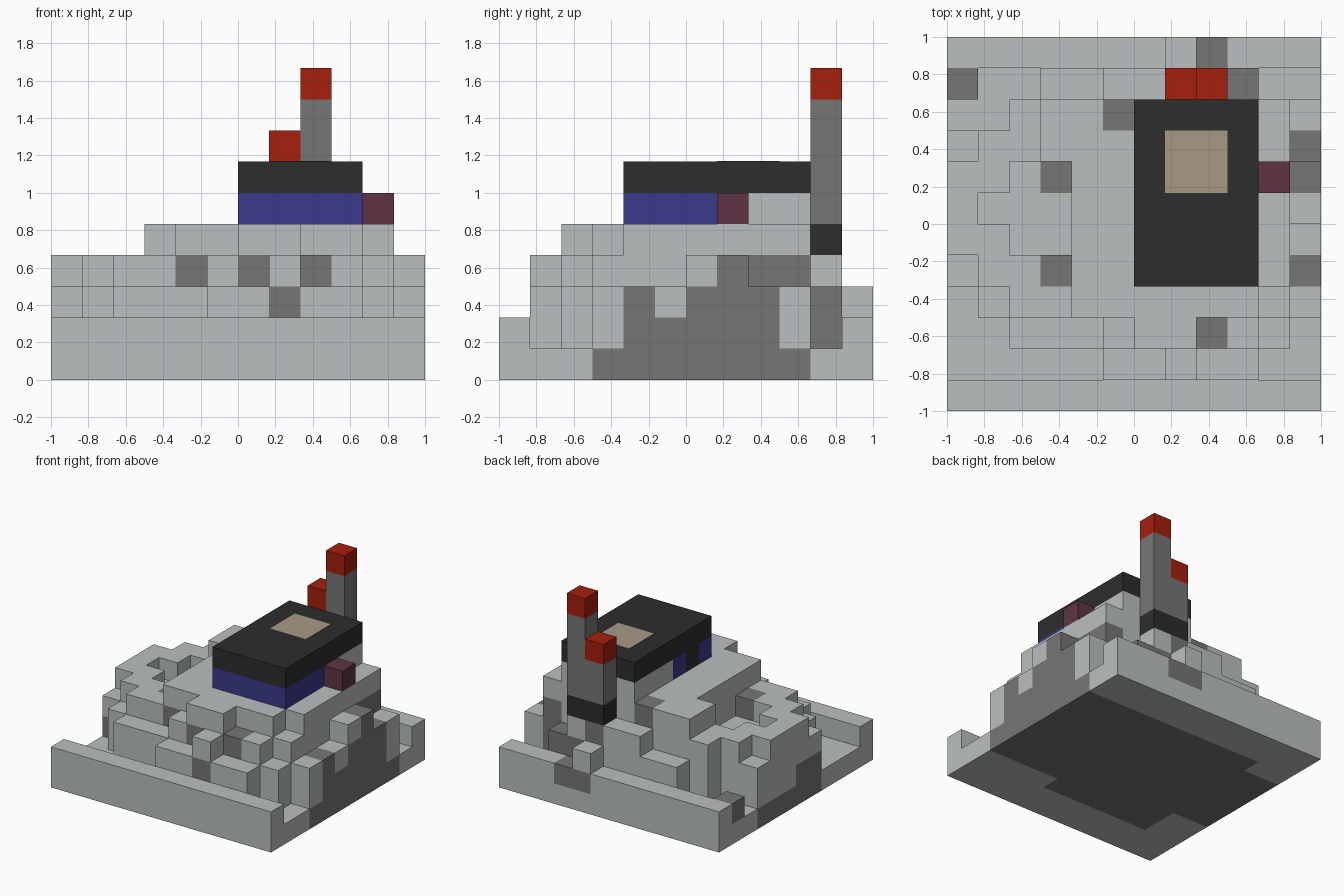
import bpy, bmesh
from math import radians
from mathutils import Vector

cube = bpy.data.objects.get("Cube")
if cube:
    bpy.data.objects.remove(cube, do_unlink=True)

CELLS = 12
UNIT = 2 / CELLS


def material(name, red, green, blue):
    mat = bpy.data.materials.new(name)
    mat.use_nodes = True
    colour = (red, green, blue, 1)
    mat.diffuse_color = colour
    mat.node_tree.nodes["Principled BSDF"].inputs["Base Color"].default_value = colour
    return mat


pale_stone = material("pale stone", .49, .52, .52)
dark_stone = material("dark stone", .18, .18, .18)
charcoal = material("charcoal", .026, .026, .026)
flame_red = material("flame red", .38, .014, .004)
wall_blue = material("wall blue", .042, .042, .26)
door_plum = material("door plum", .115, .034, .061)
sand = material("sand", .39, .32, .24)


def finish(bm, name, *mats):
    mesh = bpy.data.meshes.new(name)
    bm.to_mesh(mesh)
    bm.free()
    for mat in mats:
        mesh.materials.append(mat)
    obj = bpy.data.objects.new(name, mesh)
    bpy.context.collection.objects.link(obj)
    return obj


def world(column, row, layer):
    return Vector((column * UNIT - 1, row * UNIT - 1, layer * UNIT))


def block(name, low, high, mat):
    """Box between two grid corners."""
    a, b = world(*low), world(*high)
    bm = bmesh.new()
    bmesh.ops.create_cube(bm, size=1)
    for v in bm.verts:
        v.co = (a + b) / 2 + v.co * (b - a)
    return finish(bm, name, mat)


# Terrain heights, laid out as rectangles of columns and rows
height = {}
dark = set()


def fill(columns, rows, level):
    for i in range(columns[0], columns[-1] + 1):
        for j in range(rows[0], rows[-1] + 1):
            height[i, j] = level


def shade(columns, rows, layers, is_dark=True):
    for i in range(columns[0], columns[-1] + 1):
        for j in range(rows[0], rows[-1] + 1):
            for k in range(layers[0], layers[-1] + 1):
                (dark.add if is_dark else dark.discard)((i, j, k))


LAST = CELLS - 1
ALL = (0, LAST)
fill(ALL, ALL, 1)

# Outer walls at the front and back
fill(ALL, [0], 2)
fill(ALL, [LAST], 2)
fill([7], [LAST], 3)

# Central plateau
fill((4, 9), (3, 9), 5)
fill((6, 7), [2], 5)
fill([10], (4, 9), 5)
fill([3], (8, 9), 5)

# Stepped front slope
fill((5, 9), [1], 3)
fill([7], [1], 4)
fill((2, 4), [2], 3)
fill([5], [2], 4)
fill((8, 9), [2], 4)
fill((2, 3), [3], 4)
fill([1], [3], 3)
fill([10], [2], 3)
fill([10], [3], 4)

# Western ridge around a shallow hollow
fill((0, 3), (4, 8), 3)
fill((1, 3), [4], 4)
fill((0, 1), (5, 7), 4)
fill([1], [6], 3)
fill((1, 2), [8], 4)
fill([2], [9], 4)
fill([3], (8, 9), 5)

# Eastern ledge
fill([LAST], (3, 9), 3)
fill([LAST], (6, 7), 4)

# Back steps and chimney footing
fill([0], [10], 2)
fill([3], [10], 3)
fill([4], [10], 3)
fill((5, 6), [10], 4)
fill((7, 8), [10], 4)
fill([9], [10], 3)

# Dark rock: the core and scattered patches
shade((2, 7), (2, 9), [0])
shade((8, LAST), (3, 9), [0])
shade((0, 1), (4, 8), [0])
shade([0], (4, 5), [1])
shade([LAST], (4, 8), (1, 3))
shade([LAST], [5], [2], False)
shade([LAST], [6], [3], False)
shade([10], (8, 9), (1, 3))
shade((7, 9), [10], (1, 2))
shade([7], [10], [3])
shade((7, 8), [LAST], [1])
shade([0], [10], [1])
shade([5], [9], [4])
shade([3], [4], [3])
shade([3], [7], [2])
shade([8], [2], [3])
shade([7], [1], [2])
shade([6], [2], [3])
shade([4], [3], [3])

# Outer skin of the terrain
solid = {(i, j, k) for (i, j), top in height.items() for k in range(top)}
bm = bmesh.new()
for cell in sorted(solid):
    for axis in range(3):
        for side in (0, 1):
            near = list(cell)
            near[axis] += 2 * side - 1
            if tuple(near) in solid:
                continue
            u, v = (axis + 1) % 3, (axis + 2) % 3
            corners = []
            for du, dv in ((0, 0), (1, 0), (1, 1), (0, 1)):
                p = list(cell)
                p[axis] += side
                p[u] += du
                p[v] += dv
                corners.append(bm.verts.new(world(*p)))
            face = bm.faces.new(corners if side else corners[::-1])
            face.material_index = int(cell in dark)
bmesh.ops.remove_doubles(bm, verts=bm.verts[:], dist=UNIT / 100)
bmesh.ops.dissolve_limit(bm, angle_limit=radians(1), verts=bm.verts[:],
                         edges=bm.edges[:], delimit={'MATERIAL'})
finish(bm, "terrain", pale_stone, dark_stone)

# House: blue front room with a dark side opening, stone rear room
block("front_room", (6, 4, 5), (10, 5, 6), wall_blue)
block("side_opening", (6, 5, 5), (7, 6, 6), charcoal)
block("middle_room", (7, 5, 5), (10, 6, 6), wall_blue)
block("inner_room", (6, 6, 5), (10, 7, 6), wall_blue)
block("rear_room", (6, 7, 5), (10, 10, 6), pale_stone)
block("side_door", (10, 7, 5), (11, 8, 6), door_plum)
block("roof", (6, 4, 6), (10, 10, 7), charcoal)
block("roof_panel", (7, 7, 7), (9, 9, 7.03), sand)

# Two chimneys on a shared dark base
block("chimney_base", (7, 10, 4), (9, 11, 5), charcoal)
for name, column, top in (("short", 7, 7), ("tall", 8, 9)):
    block(name + "_chimney", (column, 10, 5), (column + 1, 11, top), dark_stone)
    block(name + "_chimney_cap", (column, 10, top), (column + 1, 11, top + 1), flame_red)
